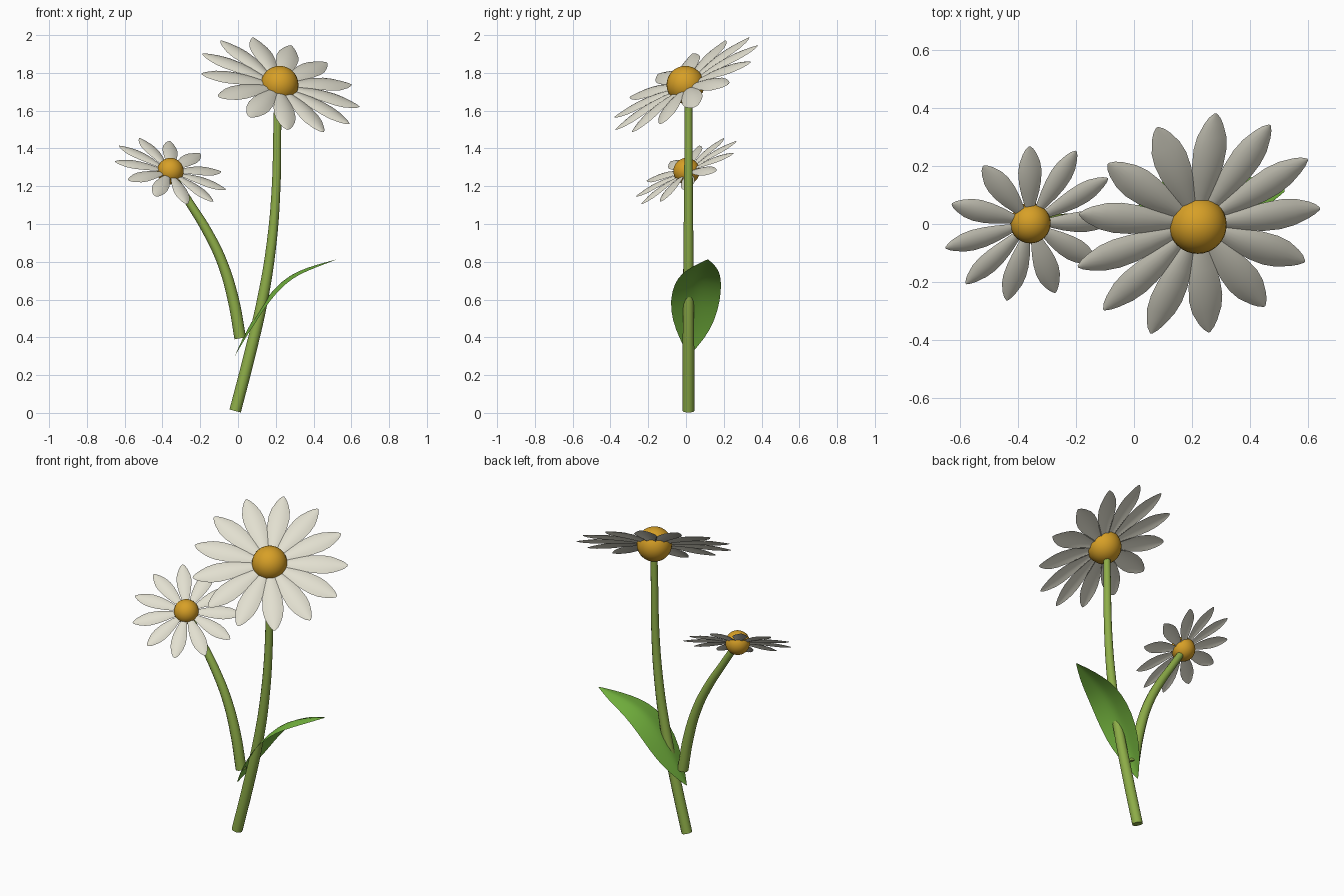
import bpy
import math
from mathutils import Vector, Matrix

if "Cube" in bpy.data.objects:
    bpy.data.objects.remove(bpy.data.objects["Cube"])


def material(name, rgb):
    m = bpy.data.materials.new(name)
    m.diffuse_color = (*rgb, 1)
    m.use_nodes = True
    m.node_tree.nodes["Principled BSDF"].inputs["Base Color"].default_value = m.diffuse_color
    return m


CREAM = material("petal cream", (0.76, 0.74, 0.63))
GOLD = material("golden centre", (0.68, 0.35, 0.02))
STEM = material("stem green", (0.27, 0.42, 0.065))
LEAF = material("leaf green", (0.18, 0.47, 0.05))


def mesh_object(name, verts, faces, mat):
    me = bpy.data.meshes.new(name)
    me.from_pydata(verts, [], faces)
    me.materials.append(mat)
    me.shade_smooth()
    ob = bpy.data.objects.new(name, me)
    bpy.context.collection.objects.link(ob)
    return ob


def blade(rows, cols, power):
    """Strip of quads; each row is (centre, half-width vector, droop vector)."""
    verts, faces = [], []
    for centre, side, droop in rows:
        for j in range(cols):
            t = 2 * j / (cols - 1) - 1
            verts.append(centre + side * t + droop * abs(t) ** power)
    for i in range(len(rows) - 1):
        for j in range(cols - 1):
            a = i * cols + j
            faces.append((a, a + cols, a + cols + 1, a + 1))
    return verts, faces


def stem(name, points):
    """Tapered round tube through (x, z, radius) points."""
    cu = bpy.data.curves.new(name, 'CURVE')
    cu.dimensions = '3D'
    cu.bevel_depth = 1.0
    cu.bevel_resolution = 4
    cu.resolution_u = 6
    cu.use_fill_caps = True
    sp = cu.splines.new('BEZIER')
    sp.bezier_points.add(len(points) - 1)
    for bp, (x, z, r) in zip(sp.bezier_points, points):
        bp.co = (x, 0.013, z)
        bp.radius = r
        bp.handle_left_type = bp.handle_right_type = 'AUTO'
    ob = bpy.data.objects.new(name, cu)
    bpy.context.collection.objects.link(ob)
    cu.materials.append(STEM)
    bpy.ops.object.select_all(action='DESELECT')
    ob.select_set(True)
    bpy.context.view_layer.objects.active = ob
    bpy.ops.object.convert(target='MESH')
    bpy.ops.object.shade_smooth_by_angle(angle=math.radians(40))


# Petal outline: distance from flower centre, half width
PETAL = [(0.06, 0.016), (0.12, 0.032), (0.18, 0.047), (0.24, 0.057), (0.30, 0.060),
         (0.35, 0.053), (0.40, 0.034), (0.425, 0.020), (0.442, 0.004)]

# Both flower heads share the same tilt
E1 = Vector((1, 0, -0.35)).normalized()
N = Vector((0.35, -0.60, 1)).normalized()
E2 = N.cross(E1)


def flower(name, centre, scale, count, phase):
    verts, faces = [], []
    for k in range(count):
        a = math.radians(phase) + 2 * math.pi * k / count
        out = E1 * math.cos(a) + E2 * math.sin(a)
        side = N.cross(out)
        rows = []
        for r, w in PETAL:
            arch = 0.018 * math.sin(math.pi * (r - 0.06) / 0.382)
            rows.append((centre + (out * r + N * arch) * scale,
                         -side * w * scale, -N * w * 0.25 * scale))
        v, f = blade(rows, 7, 2)
        faces += [tuple(i + len(verts) for i in q) for q in f]
        verts += v
    mesh_object(name + "_petals", verts, faces, CREAM)

    # Round flower centre
    bpy.ops.mesh.primitive_uv_sphere_add(segments=32, ring_count=16,
                                         radius=0.1 * scale, location=centre)
    ob = bpy.context.object
    ob.name = name + "_centre"
    ob.data.materials.append(GOLD)
    ob.data.shade_smooth()


flower("large_flower", Vector((0.22, -0.003, 1.737)), 1.0, 13, 8.3)
flower("small_flower", Vector((-0.358, 0.003, 1.28)), 0.70, 11, 2.2)

# Stems
stem("main_stem", [(-0.015, 0.010, 0.031), (0.06, 0.30, 0.031), (0.13, 0.60, 0.029),
                   (0.178, 0.90, 0.026), (0.202, 1.20, 0.023), (0.208, 1.50, 0.021),
                   (0.212, 1.70, 0.020)])
stem("side_stem", [(0.012, 0.395, 0.031), (-0.025, 0.60, 0.030), (-0.085, 0.80, 0.027),
                   (-0.165, 0.965, 0.025), (-0.255, 1.11, 0.022), (-0.35, 1.26, 0.020)])

# Leaf midrib: x, z, y centre, half width
RIB = [(-0.015, 0.305, 0.015, 0.004), (0.025, 0.40, 0.033, 0.067), (0.08, 0.50, 0.040, 0.112),
       (0.145, 0.61, 0.048, 0.133), (0.235, 0.705, 0.063, 0.124), (0.32, 0.755, 0.078, 0.102),
       (0.42, 0.787, 0.096, 0.064), (0.52, 0.812, 0.115, 0.004)]
rows = []
for i, (x, z, y, w) in enumerate(RIB):
    p, q = RIB[max(i - 1, 0)], RIB[min(i + 1, len(RIB) - 1)]
    along = Vector((q[0] - p[0], 0, q[1] - p[1])).normalized()
    down = Vector((along.z, 0, -along.x))
    rows.append((Vector((x, y, z)), Vector((0, w, 0)), down * w * 0.2))
leaf = mesh_object("leaf", *blade(rows, 7, 1.2), LEAF)
sub = leaf.modifiers.new("smooth", 'SUBSURF')
sub.levels = sub.render_levels = 1
